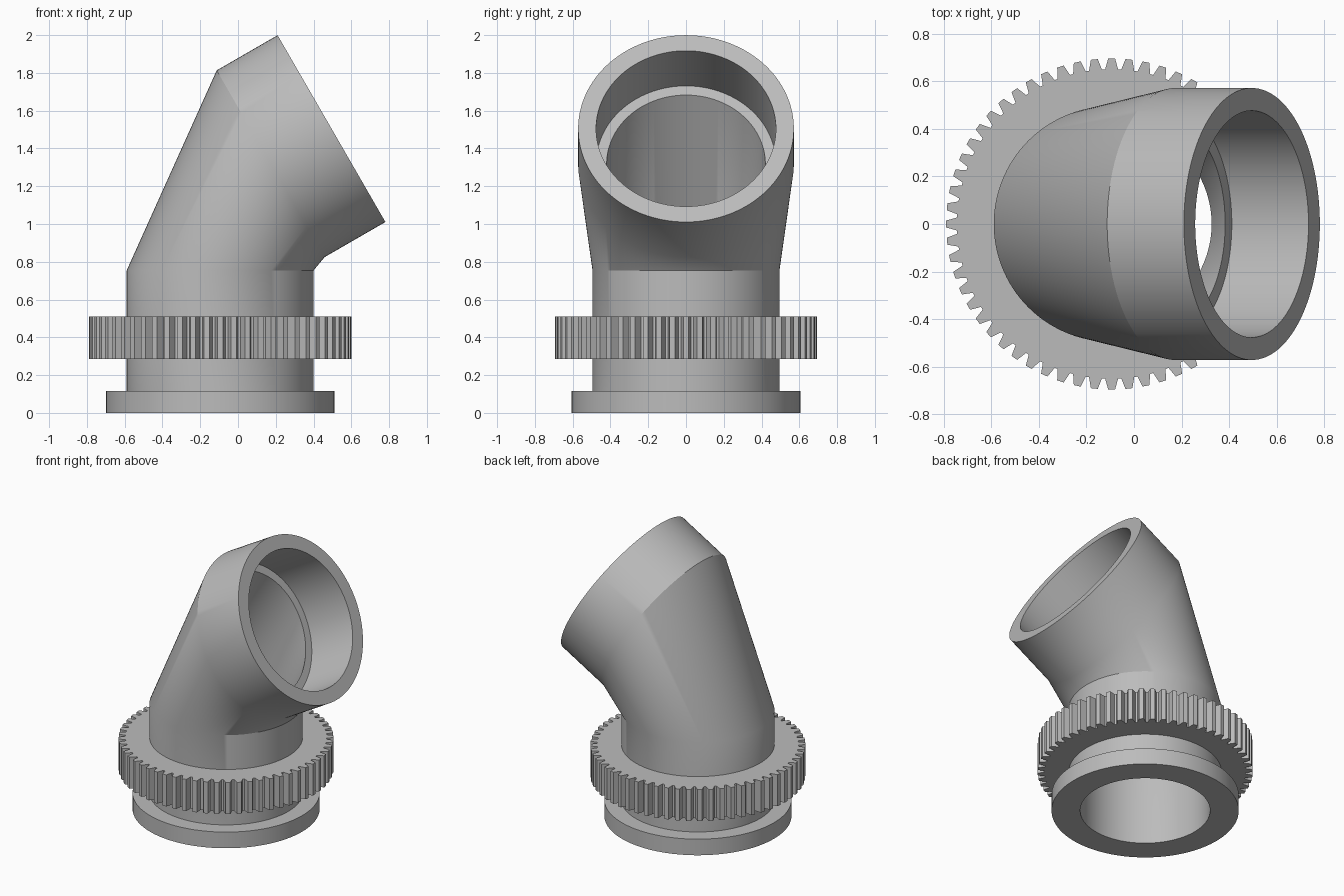
import bpy, bmesh
from math import sin, cos, pi, radians
from mathutils import Vector

cube = bpy.data.objects.get("Cube")
if cube:
    bpy.data.objects.remove(cube, do_unlink=True)

SEGMENTS = 120
BASE_X = -0.094
TILT = radians(60)                        # lean of the outlet from vertical
OUTLET = Vector((0.495, 0, 1.505))
SOCKET_DEPTH = 0.372
AXIS = Vector((sin(TILT), 0, cos(TILT)))

grey = bpy.data.materials.new("plain_grey")
grey.use_nodes = True
grey.diffuse_color = (0.5, 0.5, 0.5, 1)
grey.node_tree.nodes["Principled BSDF"].inputs["Base Color"].default_value = (0.5, 0.5, 0.5, 1)


def ring(bm, centre, radius, tilt=0.0):
    u, v = Vector((cos(tilt), 0, -sin(tilt))), Vector((0, 1, 0))
    angles = [2 * pi * i / SEGMENTS for i in range(SEGMENTS)]
    return [bm.verts.new(centre + radius * (cos(a) * u + sin(a) * v)) for a in angles]


def base_ring(bm, z, radius):
    return ring(bm, Vector((BASE_X, 0, z)), radius)


def outlet_ring(bm, depth, radius):
    return ring(bm, OUTLET - AXIS * depth, radius, TILT)


def bridge(bm, a, b):
    n = len(a)
    for i in range(n):
        j = (i + 1) % n
        bm.faces.new((a[i], a[j], b[j], b[i]))


def hull_wall(bm, a, b):
    """Stretch a convex skin between two rings and leave both ends open."""
    bmesh.ops.convex_hull(bm, input=a + b)
    ends = [set(a), set(b)]
    caps = [f for f in bm.faces if any(set(f.verts) <= e for e in ends)]
    bmesh.ops.delete(bm, geom=caps, context='FACES')


def finish(bm, name):
    bmesh.ops.recalc_face_normals(bm, faces=bm.faces[:])
    mesh = bpy.data.meshes.new(name)
    bm.to_mesh(mesh)
    bm.free()
    mesh.materials.append(grey)
    obj = bpy.data.objects.new(name, mesh)
    bpy.context.collection.objects.link(obj)
    bpy.ops.object.select_all(action='DESELECT')
    obj.select_set(True)
    bpy.context.view_layer.objects.active = obj
    bpy.ops.object.shade_smooth_by_angle(angle=radians(25))
    return obj


# Elbow pipe: bore, outlet socket, outer wall and foot flange
bm = bmesh.new()
bore_top, bore_bend = base_ring(bm, 0.755, 0.42), outlet_ring(bm, SOCKET_DEPTH, 0.42)
wall_top, wall_bend = base_ring(bm, 0.755, 0.495), outlet_ring(bm, SOCKET_DEPTH, 0.571)
hull_wall(bm, bore_top, bore_bend)
hull_wall(bm, wall_top, wall_bend)

mouth = [bore_bend, outlet_ring(bm, SOCKET_DEPTH, 0.476), outlet_ring(bm, 0, 0.476),
         outlet_ring(bm, 0, 0.571), wall_bend]
foot = [wall_top, base_ring(bm, 0.115, 0.495), base_ring(bm, 0.115, 0.605),
        base_ring(bm, 0, 0.605), base_ring(bm, 0, 0.42), bore_top]
for chain in (mouth, foot):
    for a, b in zip(chain, chain[1:]):
        bridge(bm, a, b)
finish(bm, "elbow_pipe")

# Toothed collar around the pipe
TEETH = 60
TOOTH = [(-0.4, 0.65), (-0.2, 0.695), (0.2, 0.695), (0.4, 0.65)]
bm = bmesh.new()
profile = [(2 * pi * (t + offset) / TEETH, r) for t in range(TEETH) for offset, r in TOOTH]


def collar_loop(z, inner=None):
    return [bm.verts.new((BASE_X + (inner or r) * cos(a), (inner or r) * sin(a), z))
            for a, r in profile]


loops = [collar_loop(0.285, 0.48), collar_loop(0.285), collar_loop(0.51), collar_loop(0.51, 0.48)]
for i in range(len(loops)):
    bridge(bm, loops[i - 1], loops[i])
finish(bm, "toothed_collar")
